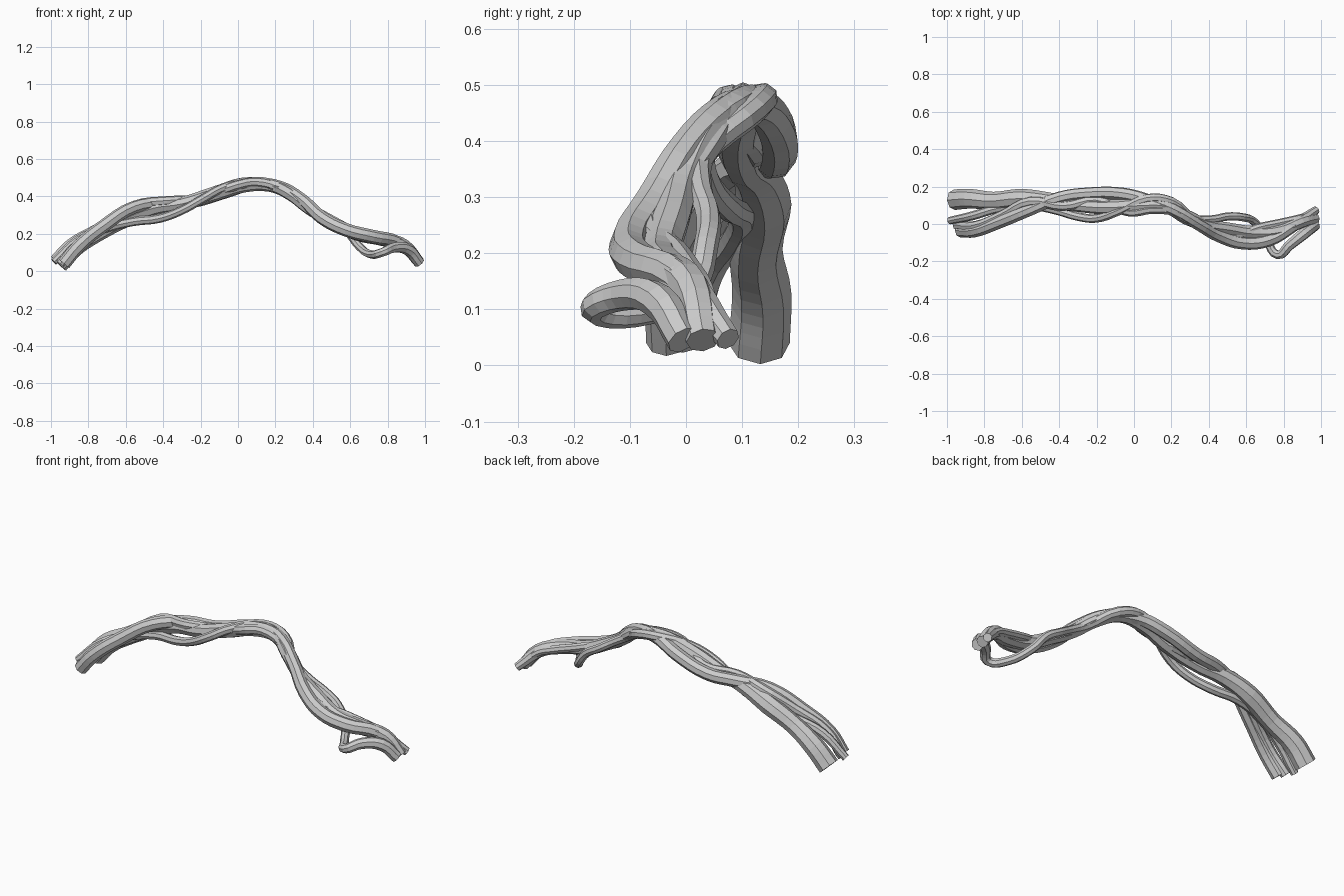
import bpy

# Each stem is a path of (x, y, z, radius) points swept with an eight-sided section
def stem(name, pts):
    cu = bpy.data.curves.new(name, 'CURVE')
    cu.dimensions = '3D'
    cu.bevel_depth = 1.0
    cu.bevel_resolution = 2
    cu.resolution_u = 4
    cu.use_fill_caps = True
    sp = cu.splines.new('BEZIER')
    sp.bezier_points.add(len(pts) - 1)
    for bp, (x, y, z, r) in zip(sp.bezier_points, pts):
        bp.co = (x, y, z)
        bp.radius = r
        bp.handle_left_type = bp.handle_right_type = 'AUTO'
    sp.use_smooth = False
    ob = bpy.data.objects.new(name, cu)
    bpy.context.collection.objects.link(ob)
    bpy.ops.object.select_all(action='DESELECT')
    ob.select_set(True)
    bpy.context.view_layer.objects.active = ob
    bpy.ops.object.convert(target='MESH')

# Thick stem running the whole arch
stem("thick_stem", [
    (-.96, .13, .04, .055), (-.88, .135, .125, .053), (-.75, .125, .205, .047),
    (-.6, .138, .285, .05), (-.45, .125, .34, .043), (-.3, .1, .362, .035),
    (-.12, .09, .415, .04), (.03, .1, .46, .04), (.17, .095, .46, .036),
    (.28, .035, .415, .038), (.38, -.005, .335, .034), (.5, -.025, .265, .034),
    (.63, -.045, .2, .036), (.78, -.035, .17, .038), (.89, .01, .135, .035),
    (.97, .03, .045, .03)])

# Front stem that crosses to the back, then bulges forward on the right
stem("winding_stem", [
    (-.93, -.035, .04, .036), (-.85, -.035, .135, .036), (-.72, .01, .24, .035),
    (-.56, .075, .34, .034), (-.4, .14, .365, .034), (-.25, .162, .37, .034),
    (-.06, .16, .425, .035), (.08, .125, .465, .034), (.22, .07, .45, .034),
    (.34, .0, .385, .032), (.45, -.06, .285, .036), (.58, -.1, .22, .036),
    (.72, -.085, .185, .036), (.85, -.01, .155, .034), (.975, .075, .047, .022)])

# Thin stem: dips below on the left, loops out in front on the right
stem("looping_stem", [
    (-.985, .018, .05, .02), (-.86, .045, .165, .024), (-.72, .085, .225, .024),
    (-.56, .1, .265, .024), (-.42, .075, .282, .024), (-.3, .04, .325, .023),
    (-.2, .03, .38, .023), (-.08, .07, .445, .024), (.07, .135, .478, .026),
    (.2, .12, .455, .026), (.32, .03, .375, .024), (.42, .025, .315, .022),
    (.5, .04, .265, .022), (.58, .036, .215, .022), (.645, .01, .135, .022),
    (.71, -.09, .09, .022), (.77, -.165, .1, .024), (.83, -.115, .125, .028),
    (.91, -.05, .115, .032), (.97, -.005, .045, .03)])

# Filler stem along the crown
stem("crown_stem", [
    (-.95, -.005, .04, .026), (-.85, -.01, .15, .026), (-.7, .05, .255, .026),
    (-.55, .12, .35, .028), (-.38, .095, .375, .026), (-.2, .125, .385, .027),
    (-.02, .065, .455, .026), (.1, .08, .475, .026), (.24, .065, .435, .027),
    (.38, .005, .34, .024), (.52, -.065, .25, .022), (.66, -.02, .205, .022),
    (.8, .01, .165, .022), (.88, .03, .135, .02), (.965, .055, .05, .018)])
